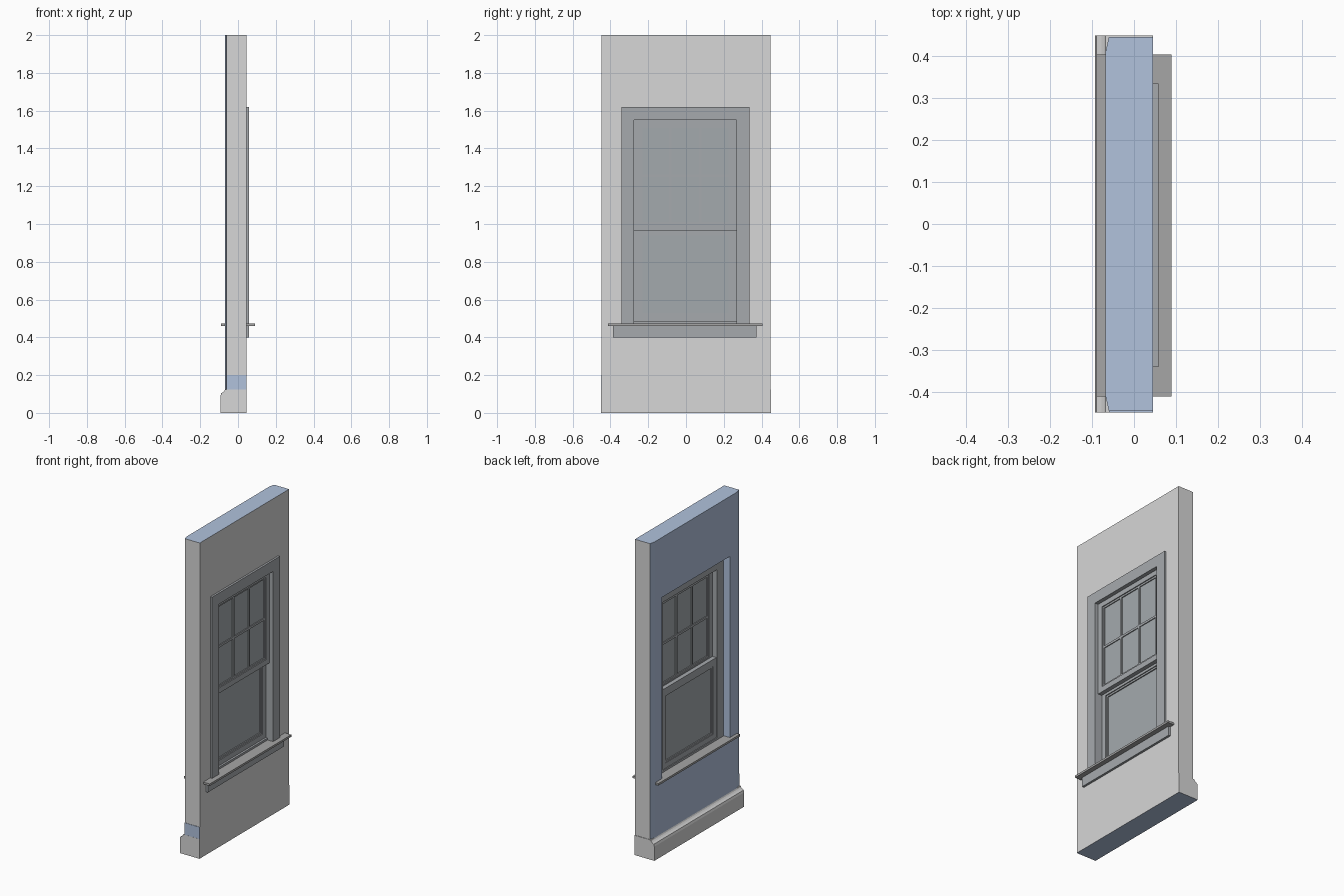
import bpy, bmesh
from mathutils import Vector

if "Cube" in bpy.data.objects:
    bpy.data.objects.remove(bpy.data.objects["Cube"])


def material(name, rgb):
    m = bpy.data.materials.new(name)
    m.diffuse_color = (*rgb, 1)
    m.use_nodes = True
    m.node_tree.nodes["Principled BSDF"].inputs["Base Color"].default_value = m.diffuse_color
    return m


WALL = material("wall grey", (0.68, 0.68, 0.68))
BLUE = material("pale blue", (0.44, 0.54, 0.72))
TRIM = material("trim grey", (0.38, 0.40, 0.42))
SILL = material("sill grey", (0.38, 0.38, 0.38))
GLASS = material("glass grey", (0.37, 0.40, 0.42))


def prism(name, pts, axis, lo, hi, mat):
    """Extrude a polygon along an axis; pts are the two other coordinates in xyz order."""
    bm = bmesh.new()
    verts = []
    for p in pts:
        co = list(p)
        co.insert(axis, lo)
        verts.append(bm.verts.new(co))
    face = bm.faces.new(verts)
    ext = bmesh.ops.extrude_face_region(bm, geom=[face])["geom"]
    off = Vector((0, 0, 0))
    off[axis] = hi - lo
    bmesh.ops.translate(bm, vec=off, verts=[g for g in ext if isinstance(g, bmesh.types.BMVert)])
    bmesh.ops.recalc_face_normals(bm, faces=bm.faces)
    me = bpy.data.meshes.new(name)
    bm.to_mesh(me)
    bm.free()
    ob = bpy.data.objects.new(name, me)
    bpy.context.collection.objects.link(ob)
    me.materials.append(mat)
    return ob


def box(name, x, y, z, mat):
    return prism(name, [(y[0], z[0]), (y[1], z[0]), (y[1], z[1]), (y[0], z[1])], 0, *x, mat)


def frame(name, x, y, z, side, bottom, top, mat):
    """Rectangular frame: two stiles and two rails."""
    box(name + "_left_stile", x, (y[0], y[0] + side), z, mat)
    box(name + "_right_stile", x, (y[1] - side, y[1]), z, mat)
    inner = (y[0] + side, y[1] - side)
    box(name + "_bottom_rail", x, inner, (z[0], z[0] + bottom), mat)
    box(name + "_top_rail", x, inner, (z[1] - top, z[1]), mat)


# window extents: outer casing edge and inner opening
OUT, INN = (-0.342, 0.336), (-0.275, 0.268)
ZO, ZI, ZS = 1.62, 1.55, 0.466

# wall with chamfered corners on the plain side
E = 0.447
wall = prism("wall", [(0.045, -E), (0.045, E), (-0.06, E), (-0.068, 0.41),
                      (-0.068, -0.41), (-0.06, -E)], 2, 0.125, 2.0, WALL)
cutter = box("opening_cutter", (-0.3, 0.3), OUT, (ZS, ZO), BLUE)
mod = wall.modifiers.new("opening", "BOOLEAN")
mod.object = cutter
mod.solver = "EXACT"
bpy.context.view_layer.objects.active = wall
bpy.ops.object.modifier_apply(modifier=mod.name)
bpy.data.objects.remove(cutter)

# blue on the plain side, the top and the reveals
me = wall.data
while len(me.materials) < 2:
    me.materials.append(BLUE)
me.materials[0], me.materials[1] = WALL, BLUE
for p in me.polygons:
    reveal = abs(p.center.y) < 0.4 and abs(p.normal.x) < 0.5
    p.material_index = int(p.normal.x < -0.3 or p.normal.z > 0.5 or reveal)

# skirting profile runs the full wall thickness
base = prism("skirting_base", [(0.045, 0), (0.045, 0.125), (-0.068, 0.125), (-0.071, 0.118),
                               (-0.078, 0.111), (-0.089, 0.104), (-0.093, 0.09), (-0.093, 0)],
             1, -0.45, 0.45, WALL)
base.data.materials.append(BLUE)
for p in base.data.polygons:
    p.material_index = int(p.normal.z < -0.9)

# blue patch low on the front end
prism("end_patch", [(-0.06, 0.125), (0.045, 0.125), (0.045, 0.2), (-0.06, 0.2)],
      1, -0.4495, -0.446, BLUE)

# mitred casing, filling the opening back to the reveal
CX = (-0.025, 0.058)
prism("casing_left", [(OUT[0], ZS), (INN[0], ZS), (INN[0], ZI), (OUT[0], ZO)], 0, *CX, TRIM)
prism("casing_right", [(OUT[1], ZS), (INN[1], ZS), (INN[1], ZI), (OUT[1], ZO)], 0, *CX, TRIM)
prism("casing_head", [(OUT[0], ZO), (INN[0], ZI), (INN[1], ZI), (OUT[1], ZO)], 0, *CX, TRIM)

# sill board and apron
box("sill", (-0.09, 0.09), (-0.412, 0.405), (0.459, 0.472), SILL)
box("apron", (0.045, 0.059), (-0.386, 0.374), (0.4, 0.459), TRIM)

# upper sash, set outward, with glazing beads and bars
frame("upper_sash", (0.008, 0.034), INN, (0.965, ZI), 0.034, 0.034, 0.03, TRIM)
gy = (INN[0] + 0.034, INN[1] - 0.034)
frame("upper_bead", (0.012, 0.028), gy, (0.999, 1.52), 0.01, 0.011, 0.011, TRIM)
box("upper_glass", (0.018, 0.022), gy, (0.999, 1.52), GLASS)
for i in (1, 2):
    y = gy[0] + (gy[1] - gy[0]) * i / 3
    box("upright_bar_%d" % i, (0.012, 0.028), (y - 0.007, y + 0.007), (1.01, 1.509), TRIM)
box("cross_bar", (0.0125, 0.0275), (gy[0] + 0.01, gy[1] - 0.01), (1.249, 1.263), TRIM)

# lower sash, set inward
frame("lower_sash", (-0.02, 0.007), INN, (0.485, 0.992), 0.034, 0.033, 0.042, TRIM)
frame("lower_bead", (-0.016, 0.001), gy, (0.518, 0.95), 0.01, 0.011, 0.011, TRIM)
box("lower_glass", (-0.01, -0.006), gy, (0.518, 0.95), GLASS)

# inner sill step under the lower sash
box("sill_step", (-0.025, 0.02), INN, (0.472, 0.485), TRIM)
